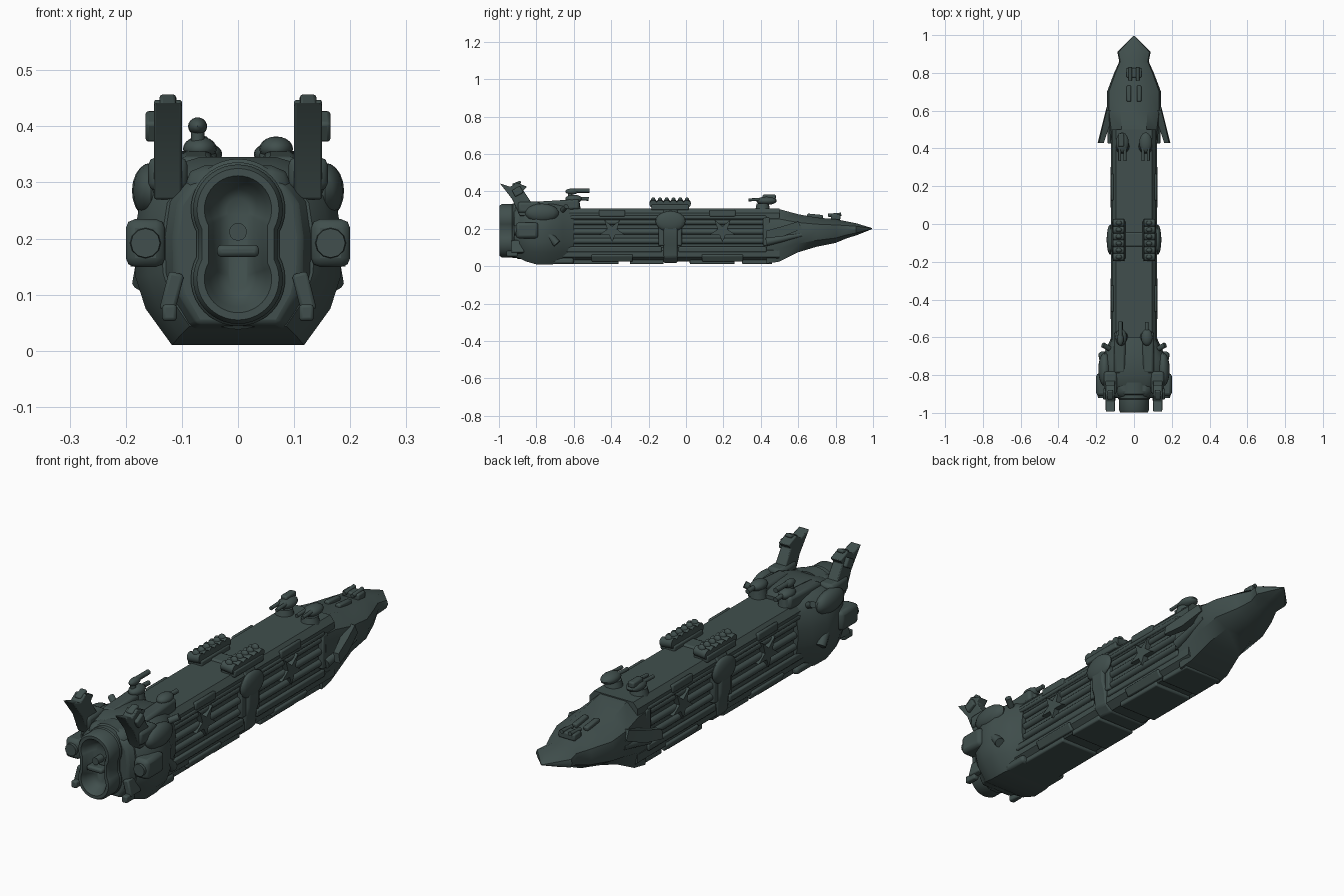
import bpy, bmesh, math
from mathutils import Vector, Matrix

old = bpy.data.objects.get("Cube")
if old:
    bpy.data.objects.remove(old)

mat = bpy.data.materials.new("dark_slate_green")
mat.use_nodes = True
COLOR = (0.052, 0.078, 0.074, 1)
mat.diffuse_color = COLOR
mat.node_tree.nodes["Principled BSDF"].inputs["Base Color"].default_value = COLOR
made = []


def finish(name, bm, bevel=0.0, mirror=False):
    bmesh.ops.recalc_face_normals(bm, faces=bm.faces)
    me = bpy.data.meshes.new(name)
    bm.to_mesh(me)
    bm.free()
    me.materials.append(mat)
    ob = bpy.data.objects.new(name, me)
    bpy.context.collection.objects.link(ob)
    if bevel:
        m = ob.modifiers.new("bevel", 'BEVEL')
        m.width, m.segments = bevel, 2
    if mirror:
        ob.modifiers.new("mirror", 'MIRROR')
    made.append(ob)
    return ob


def loft(name, rings, bevel=0.0, mirror=False):
    """Skin closed rings of equal length and cap both ends."""
    bm = bmesh.new()
    rows = [[bm.verts.new(p) for p in r] for r in rings]
    n = len(rows[0])
    for a, b in zip(rows, rows[1:]):
        for i in range(n):
            bm.faces.new((a[i], a[(i + 1) % n], b[(i + 1) % n], b[i]))
    bm.faces.new(rows[0])
    bm.faces.new(rows[-1])
    return finish(name, bm, bevel, mirror)


def half(y, pts):
    """Full cross-section from the points of its left half, bottom to top."""
    return [(x, y, z) for x, z in pts] + [(-x, y, z) for x, z in reversed(pts)]


def box(name, c, s, rot=(0, 0, 0), bevel=0.006, mirror=True):
    bm = bmesh.new()
    bmesh.ops.create_cube(bm, size=1)
    bm.transform(Matrix.Translation(c) @ Matrix.Rotation(rot[2], 4, 'Z') @ Matrix.Rotation(rot[1], 4, 'Y')
                 @ Matrix.Rotation(rot[0], 4, 'X') @ Matrix.Diagonal((*s, 1)))
    return finish(name, bm, bevel, mirror)


def rod(name, a, b, r, r2=None, sides=12, mirror=True):
    a, b = Vector(a), Vector(b)
    bm = bmesh.new()
    bmesh.ops.create_cone(bm, cap_ends=True, segments=sides, radius1=r, radius2=r if r2 is None else r2,
                          depth=(b - a).length)
    bm.transform(Matrix.Translation((a + b) / 2) @ (b - a).to_track_quat('Z', 'Y').to_matrix().to_4x4())
    return finish(name, bm, 0, mirror)


def blob(name, c, s, mirror=True):
    bm = bmesh.new()
    bmesh.ops.create_uvsphere(bm, u_segments=16, v_segments=10, radius=1)
    bm.transform(Matrix.Translation(c) @ Matrix.Diagonal((*s, 1)))
    return finish(name, bm, 0, mirror)


def plate(name, yz, x0, x1, mirror=True, bevel=0.0):
    """Side outline extruded across x."""
    return loft(name, [[(x, y, z) for y, z in yz] for x in (x0, x1)], bevel, mirror)


# Hull core with a broad roof, keel and recessed flanks
core = [(.085, .025), (.115, .05), (.115, .085), (.1, .1), (.1, .24), (.116, .255), (.116, .285), (.095, .31)]
loft("hull_core", [half(y, core) for y in (-.8, .5)])
for y0, y1 in ((-.62, -.36), (-.3, -.12), (.02, .26), (.3, .46)):
    box("keel_plate", (0, (y0 + y1) / 2, .024), (.19, y1 - y0, .026), mirror=False)

# Flank pipes, bay frames and emblems
for y0, y1 in ((-.66, -.13), (-.04, .43)):
    for z, r in ((.235, .014), (.185, .016), (.135, .015)):
        rod("flank_pipe", (.1, y0, z), (.1, y1, z), r)
    mid = (y0 + y1) / 2
    for y in (y0, y1):
        box("bay_frame", (.108, y, .185), (.028, .035, .15))
    for z, dz in ((.262, .018), (.09, .03)):
        box("bay_rail", (.112, mid, z), (.018, y1 - y0, dz))
    box("roof_edge_panel", (.115, mid, .283), (.015, .14, .035))
    box("keel_fairing", (.108, mid, .045), (.02, .22, .04), (0, .5, 0))
    star = [((.072 if abs(math.sin(i * math.pi / 5)) > .3 else .06) * (1 if i % 2 == 0 else .38), i * math.pi / 5)
            for i in range(10)]
    plate("flank_star", [(mid + r * math.sin(t), .19 - r * math.cos(t)) for r, t in star], .1, .124)

# Midship collar with ribbed launch tubes
collar = [(.09, .018), (.12, .05), (.125, .11), (.138, .15), (.138, .22), (.125, .28), (.1, .318)]
loft("midship_collar", [half(y, collar) for y in (-.12, -.045)], .008)
blob("collar_boss", (.125, -.083, .24), (.02, .08, .055))
box("launcher_base", (.08, -.085, .315), (.07, .2, .03))
for i in range(6):
    y = -.175 + i * .036
    rod("launcher_rib", (.052, y, .338), (.11, y, .332), .021)
    blob("launcher_cap", (.08, y, .352), (.017, .012, .017))

# Armoured prow, swept to a point
prow = [  # y, half width, bottom width, bottom, waist, top
    (.43, .125, .105, .014, .2, .305), (.5, .13, .1, .025, .2, .305), (.6, .143, .085, .075, .19, .278),
    (.7, .143, .07, .105, .19, .26), (.8, .105, .05, .125, .19, .252), (.86, .078, .03, .15, .195, .24),
    (.91, .088, .02, .165, .198, .23), (.995, .004, .002, .199, .201, .204)]
loft("prow", [half(y, [(bw, lo), (w * .9, lo * .6 + mid * .4), (w, mid), (w * .93, mid * .5 + hi * .5), (w * .5, hi)])
              for y, w, bw, lo, mid, hi in prow])
loft("prow_side_fin", [[(.12, .62, .2), (.145, .62, .2), (.145, .6, .24), (.12, .6, .24)],
                       [(.13, .52, .16), (.17, .52, .16), (.165, .52, .215), (.13, .52, .215)],
                       [(.165, .43, .15), (.192, .43, .15), (.185, .43, .19), (.16, .43, .19)]], mirror=True)
rod("prow_cheek", (.118, .43, .13), (.13, .62, .17), .022, .012)
for y, z in ((.69, .268), (.8, .262)):
    box("prow_hatch", (.027, y, z), (.024, .085 if y < .75 else .05, .02), (-.1, 0, 0))
rod("prow_gun", (.02, .76, .272), (.02, .83, .278), .009)
box("prow_gun_house", (0, .8, .262), (.08, .05, .03), mirror=False)

# Forward turrets
for y in (.41,):
    rod("forward_turret_ring", (.062, y, .3), (.062, y, .335), .04, .032, 16)
    blob("forward_turret", (.062, y + .02, .35), (.034, .055, .022))
    for dx in (-.014, .014):
        rod("forward_turret_barrel", (.062 + dx, y, .358), (.062 + dx, y - .075, .355), .008)
box("forward_turret_mast", (-.068, .445, .37), (.03, .07, .026), mirror=False)

# Aft superstructure and turrets
box("aft_deck", (.075, -.68, .325), (.06, .22, .055), (.06, 0, 0), .012)
box("aft_spine", (0, -.72, .315), (.07, .18, .035), bevel=.01, mirror=False)
rod("aft_turret_ring", (.068, -.6, .31), (.068, -.6, .352), .036, .03, 16)
blob("aft_turret", (.068, -.6, .36), (.03, .045, .022))
rod("aft_turret_barrel", (.068, -.6, .362), (.068, -.52, .36), .01)
rod("raised_turret_post", (-.072, -.62, .36), (-.072, -.62, .4), .012, mirror=False)
blob("raised_turret", (-.072, -.61, .4), (.017, .035, .016), False)
rod("raised_turret_barrel", (-.072, -.6, .404), (-.072, -.515, .404), .011, mirror=False)

# Stern block, flaring from the hull
wide = [(.12, .01), (.168, .075), (.186, .13), (.188, .21), (.175, .285), (.14, .325), (.07, .345)]
def scaled(y, sx, sz):
    return half(y, [(x * sx, .18 + (z - .18) * sz) for x, z in wide])
loft("stern_block", [scaled(-.89, .72, .8), scaled(-.86, .86, .9), scaled(-.8, .98, 1), scaled(-.72, .96, 1),
                     scaled(-.66, .78, .97), scaled(-.6, .64, .88)])
loft("engine_bulkhead", [scaled(-.92, .6, .78), scaled(-.86, .78, .85)], .008)
box("stern_pod", (.165, -.85, .192), (.07, .12, .085), bevel=.016)
rod("stern_pod_exhaust", (.165, -.92, .192), (.165, -.85, .192), .026, .034)
blob("stern_shoulder", (.155, -.77, .285), (.034, .09, .05))
rod("stern_brace", (.135, -.86, .31), (.168, -.69, .12), .021)
rod("stern_spar", (.13, -.66, .3), (.165, -.64, .32), .014)
box("stern_claw", (.118, -.9, .105), (.028, .07, .07), (0, -.25, 0))
box("stern_claw_tip", (.122, -.93, .068), (.026, .06, .03))
box("stern_keel", (0, -.7, .028), (.235, .2, .034), bevel=.012, mirror=False)

# Twin tail fins, raked aft
fin = [(-.79, .27), (-.89, .27), (-.93, .36), (-.995, .443), (-.94, .425), (-.905, .448), (-.85, .425), (-.87, .405),
       (-.83, .345)]
plate("tail_fin", fin, .1, .15, bevel=.004)
box("tail_fin_vent", (.15, -.9, .4), (.03, .05, .04), (.5, 0, 0))
box("tail_fin_cap", (.125, -.905, .442), (.03, .05, .016), (.4, 0, 0))
box("tail_fin_root", (.125, -.84, .315), (.07, .12, .06), bevel=.014)

# Figure-eight engine nozzle: stacked lobes around a recessed throat
def lobes(y, r, split=.062, n=14):
    pts = []
    for c, a0 in ((.19 - split, -math.pi / 2), (.19 + split, 0)):
        # Each lobe stops short of the waist so the outline pinches in
        lo, hi = (-math.pi / 2, .5) if a0 else (-.5, math.pi / 2)
        for i in range(n):
            t = lo + (hi - lo) * i / (n - 1)
            pts.append((max(r * math.cos(t), .0005), c + r * math.sin(t)))
    return half(y, pts)


loft("engine_nozzle", [lobes(-.84, .09), lobes(-.9, .09), lobes(-.905, .084), lobes(-.925, .084), lobes(-.93, .08),
                       lobes(-.985, .08), lobes(-.997, .073), lobes(-.997, .06), lobes(-.98, .05),
                       lobes(-.955, .036), lobes(-.945, .02)])
box("nozzle_bridge", (0, -.972, .178), (.075, .045, .022), bevel=.008, mirror=False)
rod("nozzle_throat", (0, -.985, .212), (0, -.93, .212), .016, mirror=False)
box("nozzle_shroud", (0, -.87, .2), (.19, .1, .26), bevel=.035, mirror=False)

# Smooth shading with crisp edges
bpy.ops.object.select_all(action='DESELECT')
for ob in made:
    ob.select_set(True)
bpy.context.view_layer.objects.active = made[0]
bpy.ops.object.shade_smooth_by_angle(angle=math.radians(35))
